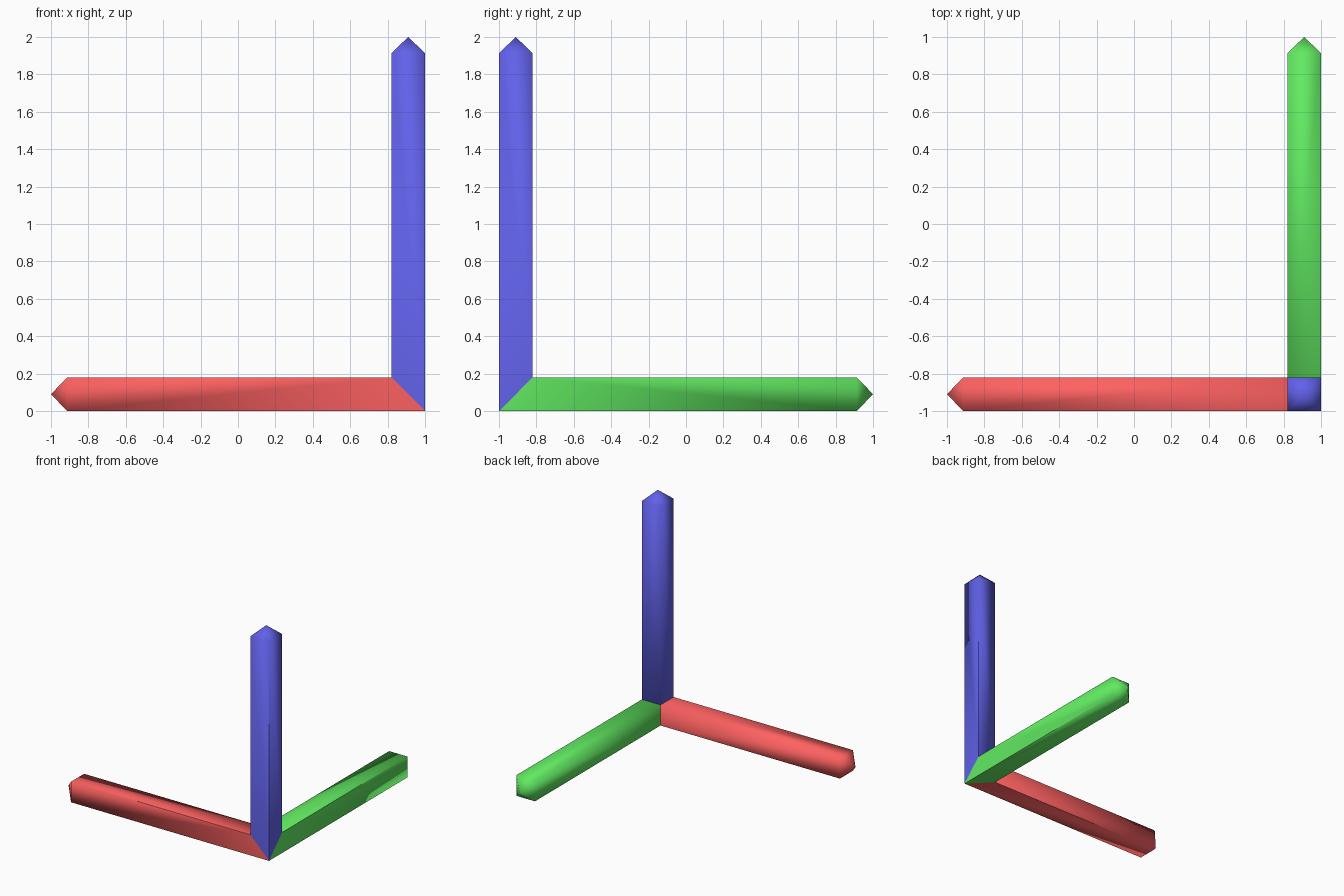
import bpy, bmesh, math
from mathutils import Vector

if "Cube" in bpy.data.objects:
    bpy.data.objects.remove(bpy.data.objects["Cube"])

W, LENGTH, TIP = 0.18, 2.0, 0.087
CORNER = Vector((1, -1, 0))
# Inward directions from the shared corner
X, Y, Z = Vector((-1, 0, 0)), Vector((0, 1, 0)), Vector((0, 0, 1))


def arm(name, along, side_a, side_b, color):
    bm = bmesh.new()

    def vert(a, b, d):
        return bm.verts.new(CORNER + side_a * a + side_b * b + along * d)

    square = [(0, 0), (W, 0), (W, W), (0, W)]
    # Square shaft between the mitred root and the pointed tip
    near = [vert(a, b, W if (a or b) else 0) for a, b in square]
    far = [vert(a, b, LENGTH - TIP) for a, b in square]
    # The root's mitre planes meet at the shared outer corner
    root = near[0]
    apex = vert(W / 2, W / 2, LENGTH)
    for i in range(4):
        j = (i + 1) % 4
        bm.faces.new((near[i], near[j], far[j], far[i]))
        bm.faces.new((far[i], far[j], apex))
    for i in (1, 2):
        bm.faces.new((root, near[i + 1], near[i]))
    bmesh.ops.recalc_face_normals(bm, faces=bm.faces[:])

    mesh = bpy.data.meshes.new(name)
    bm.to_mesh(mesh)
    bm.free()
    mat = bpy.data.materials.new(name + "_color")
    mat.diffuse_color = (*color, 1)
    mat.use_nodes = True
    mat.node_tree.nodes["Principled BSDF"].inputs["Base Color"].default_value = mat.diffuse_color
    mesh.materials.append(mat)
    obj = bpy.data.objects.new(name, mesh)
    bpy.context.collection.objects.link(obj)
    # Soft shading over the tip, crisp long edges
    bpy.ops.object.select_all(action='DESELECT')
    obj.select_set(True)
    bpy.context.view_layer.objects.active = obj
    bpy.ops.object.shade_smooth_by_angle(angle=math.radians(65))


# Three mitred arms meeting in one corner
arm("red_arm", X, Y, Z, (1.0, 0.12, 0.12))
arm("green_arm", Y, X, Z, (0.12, 0.82, 0.12))
arm("blue_arm", Z, X, Y, (0.12, 0.12, 0.82))
